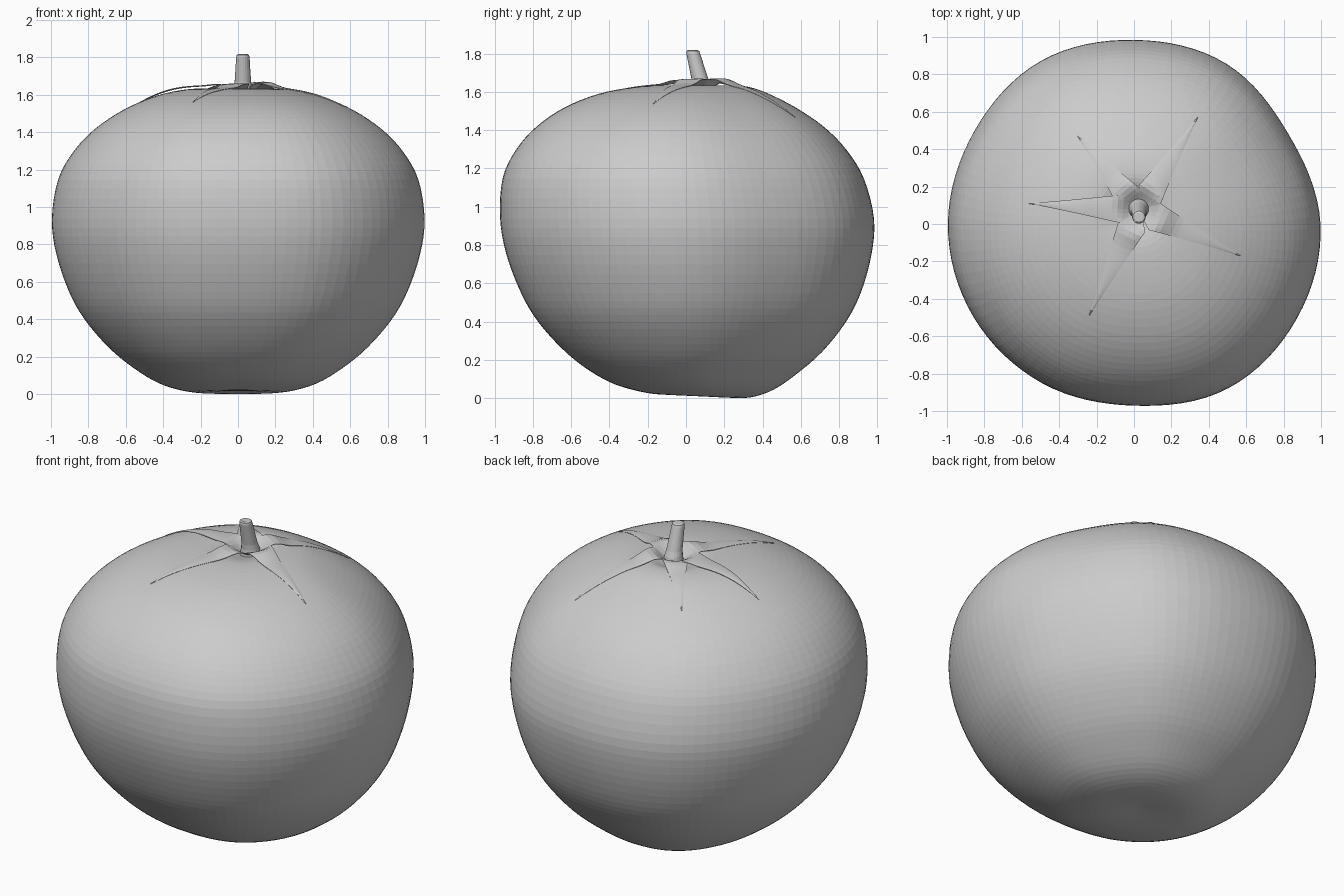
import bpy, bmesh, math
from mathutils import Vector
from mathutils.bvhtree import BVHTree

cube = bpy.data.objects.get("Cube")
if cube:
    bpy.data.objects.remove(cube)

grey = bpy.data.materials.new("plain grey")
grey.use_nodes = True
COLOUR = (0.6, 0.6, 0.6, 1)
grey.diffuse_color = COLOUR
grey.node_tree.nodes["Principled BSDF"].inputs["Base Color"].default_value = COLOUR


def catmull(a, b, c, d, t):
    return b + (c - a) * (t / 2) + (2 * a - 5 * b + 4 * c - d) * (t * t / 2) + (3 * (b - c) + d - a) * (t ** 3 / 2)


def make_object(name, bm):
    bmesh.ops.recalc_face_normals(bm, faces=bm.faces)
    mesh = bpy.data.meshes.new(name)
    bm.to_mesh(mesh)
    mesh.materials.append(grey)
    obj = bpy.data.objects.new(name, mesh)
    bpy.context.collection.objects.link(obj)
    return obj


def bridge(bm, low, high):
    n = len(low)
    for i in range(n):
        j = (i + 1) % n
        bm.faces.new((low[i], low[j], high[j], high[i]))


# Body: stacked rings, (height, radius, y shift), gently lobed all round
PROFILE = [(0.02, 0.02, 0.07), (0.012, 0.15, 0.065), (0.018, 0.28, 0.06), (0.06, 0.425, 0.04),
           (0.14, 0.56, 0.03), (0.25, 0.695, 0.03), (0.4, 0.825, 0.025), (0.55, 0.91, 0.02),
           (0.75, 0.978, 0.01), (0.94, 1.002, 0), (1.15, 0.968, -0.02), (1.3, 0.885, -0.03),
           (1.42, 0.77, -0.035), (1.52, 0.62, -0.035), (1.59, 0.46, -0.015), (1.625, 0.32, 0.025),
           (1.635, 0.19, 0.06), (1.61, 0.09, 0.08), (1.59, 0.02, 0.08)]
LOBES = [.995, .953, .985, .98, 1, .985, .993, .99, .98, .968, 1.01, 1.005]
SEGMENTS, STEPS = 96, 4


def lobe(angle):
    u = angle / math.tau * len(LOBES)
    k = int(u)
    return catmull(*[LOBES[(k + o) % len(LOBES)] for o in (-1, 0, 1, 2)], u - k)


bm = bmesh.new()
rings = []
last = len(PROFILE) - 1
for k in range(last * STEPS + 1):
    seg = min(k // STEPS, last - 1)
    pts = [PROFILE[max(0, min(last, seg + o))] for o in (-1, 0, 1, 2)]
    z, r, cy = (catmull(*[p[a] for p in pts], k / STEPS - seg) for a in range(3))
    ring = []
    for s in range(SEGMENTS):
        a = math.tau * s / SEGMENTS
        rr = r * lobe(a)
        tilt = -0.05 * r * math.sin(a) * math.exp(-z / 0.15)
        ring.append(bm.verts.new((rr * math.cos(a), cy + rr * math.sin(a), z + tilt)))
    rings.append(ring)
for low, high in zip(rings, rings[1:]):
    bridge(bm, low, high)
bm.faces.new(rings[0])
bm.faces.new(rings[-1])
low_z = min(v.co.z for v in bm.verts)
for v in bm.verts:
    v.co.z -= low_z
surface = BVHTree.FromBMesh(bm)
make_object("fruit_body", bm)


def body_height(x, y):
    return surface.ray_cast(Vector((x, y, 3)), Vector((0, 0, -1)))[0].z


# Calyx: five tapering sepals draped over the body from a sunken centre
HUB = Vector((0.03, 0.075))
# (tip x, tip y, lift of the outer half)
TIPS = [(0.34, 0.57, 0), (-0.3, 0.47, 0), (-0.56, 0.11, 0.025), (-0.24, -0.49, 0), (0.57, -0.17, 0)]
bm = bmesh.new()
ROWS, COLS = 20, 6
for tx, ty, lift in TIPS:
    axis = Vector((tx, ty)) - HUB
    side = Vector((-axis.y, axis.x)).normalized()
    grid = []
    for i in range(ROWS + 1):
        t = i / ROWS
        width = 0.09 * min(1, t / 0.15) * (1 - t) ** 1.1 + 0.002
        row = []
        for j in range(COLS + 1):
            s = 2 * j / COLS - 1
            p = HUB + axis * t + side * (s * width)
            r = (p - HUB).length
            arch = 0.038 * math.exp(-((r - 0.12) / 0.07) ** 2)
            z = body_height(p.x, p.y) + 0.005 + lift * math.sin(math.pi * t) * t + arch
            row.append(bm.verts.new((p.x, p.y, z - 0.003 * s * s)))
        grid.append(row)
    for a, b in zip(grid, grid[1:]):
        for j in range(COLS):
            bm.faces.new((a[j], a[j + 1], b[j + 1], b[j]))
calyx = make_object("calyx", bm)
solid = calyx.modifiers.new("thickness", "SOLIDIFY")
solid.thickness = 0.003

# Stem: leaning tapered stalk with a flared foot and a rounded end
bm = bmesh.new()
stalk = []
for z, r, y in [(1.58, 0.06, 0.084), (1.64, 0.05, 0.08), (1.67, 0.044, 0.072), (1.73, 0.04, 0.056),
                (1.8, 0.036, 0.038), (1.813, 0.033, 0.036), (1.818, 0.025, 0.035)]:
    stalk.append([bm.verts.new((0.026 + r * math.cos(math.tau * s / 20), y + r * math.sin(math.tau * s / 20), z))
                  for s in range(20)])
for low, high in zip(stalk, stalk[1:]):
    bridge(bm, low, high)
bm.faces.new(stalk[0])
bm.faces.new(stalk[-1])
make_object("stem", bm)
